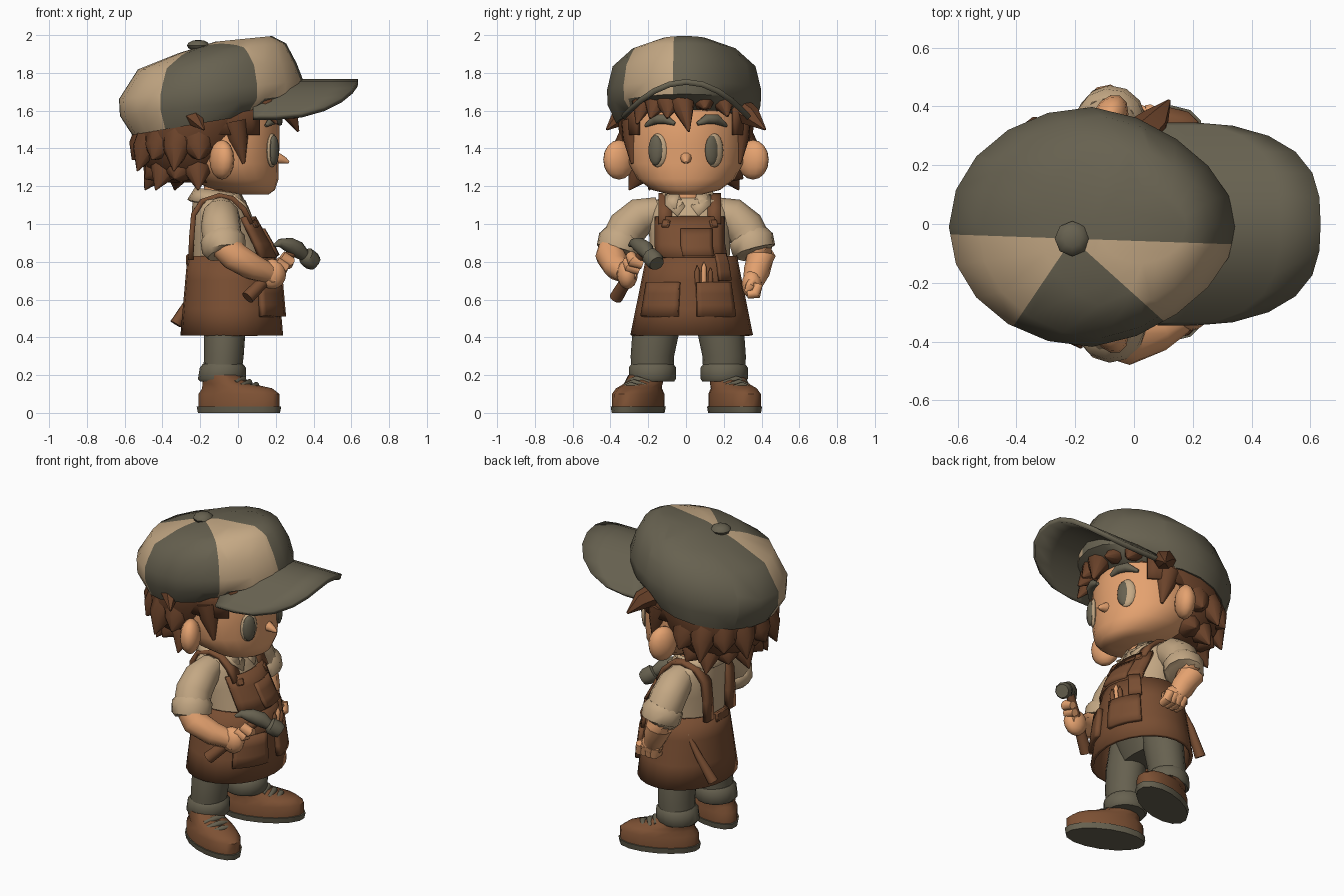
import bpy, bmesh
from math import sin, cos, pi, radians, atan2, degrees, sqrt
from mathutils import Vector, Matrix

if "Cube" in bpy.data.objects:
    bpy.data.objects.remove(bpy.data.objects["Cube"])


def paint(name, r, g, b):
    m = bpy.data.materials.new(name)
    m.use_nodes = True
    m.diffuse_color = (r, g, b, 1)
    node = next(n for n in m.node_tree.nodes if n.type == 'BSDF_PRINCIPLED')
    node.inputs["Base Color"].default_value = (r, g, b, 1)
    return m


OLIVE = paint("olive grey", .135, .12, .08)
CREAM = paint("cream", .55, .39, .23)
SKIN = paint("skin", .78, .36, .16)
APRON = paint("apron brown", .19, .076, .032)
HAIR = paint("hair brown", .145, .055, .023)
BOOT = paint("boot leather", .205, .082, .034)
parts = []


def make(name, bm, mat, thick=0.0):
    me = bpy.data.meshes.new(name)
    if not thick:
        bmesh.ops.recalc_face_normals(bm, faces=bm.faces)
    bm.to_mesh(me)
    bm.free()
    ob = bpy.data.objects.new(name, me)
    bpy.context.collection.objects.link(ob)
    me.materials.append(mat)
    if thick:
        mod = ob.modifiers.new("thickness", 'SOLIDIFY')
        mod.thickness, mod.offset = thick, 0
    parts.append(ob)
    return ob


def skin_rings(rings, closed, caps):
    bm = bmesh.new()
    rows = [[bm.verts.new(p) for p in ring] for ring in rings]
    n = len(rows[0])
    for a, b in zip(rows, rows[1:]):
        for i in range(n if closed else n - 1):
            j = (i + 1) % n
            bm.faces.new((a[i], a[j], b[j], b[i]))
    if caps:
        bm.faces.new(rows[0][::-1])
        bm.faces.new(rows[-1])
    return bm


# Stacked ellipses: sections are (x, y, z, rx, ry, slope); arc leaves a patch
def loft(name, sections, mat, n=16, arc=None, thick=0.0, caps=True):
    rings = []
    a0, a1 = [radians(a) for a in arc] if arc else (-pi, pi)
    steps = n + 1 if arc else n
    for x, y, z, rx, ry, *slope in sections:
        k = slope[0] if slope else 0
        angs = [a0 + (a1 - a0) * i / n for i in range(steps)]
        rings.append([(x + rx * cos(a), y + ry * sin(a), z + k * rx * cos(a)) for a in angs])
    return make(name, skin_rings(rings, not arc, caps and not arc), mat, thick)


# Round tube through points with a radius at each
def tube(name, pts, radii, mat, n=10):
    pts = [Vector(p) for p in pts]
    rings = []
    for i, (p, r) in enumerate(zip(pts, radii)):
        d = pts[min(i + 1, len(pts) - 1)] - pts[max(i - 1, 0)]
        q = d.to_track_quat('Z', 'Y')
        rings.append([p + q @ Vector((r * cos(t), r * sin(t), 0))
                      for t in (2 * pi * k / n for k in range(n))])
    return make(name, skin_rings(rings, True, True), mat)


def ball(name, loc, size, mat, turn=0, n=12):
    bm = bmesh.new()
    m = Matrix.Translation(loc) @ Matrix.Rotation(radians(turn), 4, 'Z') @ Matrix.Diagonal((*size, 1))
    bmesh.ops.create_uvsphere(bm, u_segments=n, v_segments=n // 2 + 2, radius=1, matrix=m)
    return make(name, bm, mat)


def box(name, loc, size, mat, turn=0, tilt=0):
    bm = bmesh.new()
    m = (Matrix.Translation(loc) @ Matrix.Rotation(radians(turn), 4, 'Z')
         @ Matrix.Rotation(radians(tilt), 4, 'Y') @ Matrix.Diagonal((*size, 1)))
    bmesh.ops.create_cube(bm, size=1, matrix=m)
    ob = make(name, bm, mat)
    b = ob.modifiers.new("soft edge", 'BEVEL')
    b.width, b.segments = min(size) * .25, 1


def lerp(a, b, t):
    return a + (b - a) * t


# Cap crown, narrowed at the front and cut along the panel seams that meet at the button
crown = loft("cap_crown", [(-.185, 0, 1.535, .375, .37, .17), (-.142, -.01, 1.63, .483, .405, .12),
                           (-.142, -.01, 1.71, .488, .408, .1), (-.11, -.01, 1.835, .42, .378, .04),
                           (-.03, -.01, 1.93, .285, .28, .09), (.03, -.01, 1.98, .15, .13, .1)],
             OLIVE, n=20)
crown.data.materials.append(CREAM)
button = Vector((-.21, -.05, 1.94))
bm = bmesh.new()
bm.from_mesh(crown.data)
for v in bm.verts:
    v.co.y *= 1 - .4 * max(0, v.co.x + .1)
for seam in (-124, -42, -2):
    bmesh.ops.bisect_plane(bm, geom=bm.verts[:] + bm.edges[:] + bm.faces[:], plane_co=button,
                           plane_no=(-sin(radians(seam)), cos(radians(seam)), 0))
for f in bm.faces:
    d = f.calc_center_median() - button
    ang = degrees(atan2(d.y, d.x))
    f.material_index = int(f.normal.z > -.7 and (ang < -124 or -42 < ang < -2))
bm.to_mesh(crown.data)
bm.free()
ball("cap_button", (-.21, -.05, 1.945), (.06, .06, .03), OLIVE, n=8)

# Arched brim
rings = []
for i in range(13):
    y = .335 * sin(pi / 2 * (i - 6) / 6)
    reach = .435 * sqrt(max(0, 1 - abs(y / .335) ** 3))
    rings.append([(.08 + (.12 + reach) * v / 4, y, 1.752 - 1.7 * y * y) for v in range(5)])
make("cap_brim", skin_rings(rings, False, False), OLIVE, .03)

# Head, ears, nose
loft("head", [(.09, 0, 1.155, .07, .08), (.03, 0, 1.18, .165, .18), (-.02, 0, 1.24, .235, .26),
              (-.065, 0, 1.32, .28, .302), (-.08, 0, 1.42, .3, .31), (-.08, 0, 1.54, .3, .305),
              (-.08, 0, 1.66, .26, .28)], SKIN, n=24)
tube("nose", [(.17, 0, 1.36), (.22, 0, 1.345), (.25, 0, 1.335), (.27, 0, 1.325)], [.04, .028, .018, .006], SKIN)
box("mouth", (.195, -.01, 1.238), (.008, .05, .006), BOOT)
for s, side in ((-1, "right"), (1, "left")):
    ball(side + "_ear", (-.085, s * .355, 1.34), (.06, .09, .105), SKIN, turn=s * -25)
    ball(side + "_eye_white", (.18, s * .15, 1.39), (.022, .054, .09), CREAM, turn=s * 28)
    ball(side + "_pupil", (.191, s * .15 - .012, 1.39), (.022, .042, .08), OLIVE, turn=s * 28)
    brow = [(y, z) for y, z in ((.06, 1.53), (.11, 1.555), (.16, 1.555), (.215, 1.52))]
    tube(side + "_eyebrow", [(-.07 + .3 * sqrt(1 - (y / .312) ** 2), s * y, z) for y, z in brow],
         [.01, .026, .028, .008], OLIVE)

# Hair: shell, downward spikes behind, fringe and sideburns
loft("hair_shell", [(-.24, 0, 1.22, .15, .18), (-.25, 0, 1.3, .24, .285), (-.24, 0, 1.41, .3, .345),
                    (-.2, 0, 1.53, .35, .36), (-.165, 0, 1.62, .375, .355), (-.12, 0, 1.7, .38, .3)], HAIR, n=20)
for row, (count, z0, z1, r0, r1) in enumerate(((9, 1.47, 1.31, .23, .33), (8, 1.34, 1.21, .15, .27))):
    for i in range(count):
        a = radians(86 + 188 * i / (count - 1))
        jag = .03 * (-1) ** i
        c, sn = cos(a), sin(a) * 1.12
        tube(f"hair_spike_{row}_{i}",
             [(-.23 + r * c, r * sn, z) for r, z in ((r0, z0), (lerp(r0, r1, .6), lerp(z0, z1, .5)), (r1, z1 + jag))],
             [.1, .07, .004], HAIR, n=8)
fringe = [(-.05, .015, 1.49, .08), (-.09, -.1, 1.56, .08), (-.13, -.19, 1.56, .08), (.09, .1, 1.61, .06),
          (.18, .22, 1.57, .07), (-.2, -.26, 1.53, .07)]
for i, (y0, y1, z1, w) in enumerate(fringe):
    x = .32 - 1.7 * y1 * y1
    tube(f"fringe_{i}", [(.18 - y0 * y0, y0, 1.71), (x - .07, lerp(y0, y1, .5), 1.64), (x, y1, z1)],
         [w * .8, w * .85, .006], HAIR, n=8)
for s, side, x in ((-1, "right", -.2), (1, "left", .1)):
    loft(side + "_side_hair", [(-.08, 0, z, .312, .32) for z in (1.47, 1.55, 1.64)], HAIR, n=6,
         arc=(s * 52, s * 110), thick=.02)
    tube(side + "_sideburn", [(-.02, s * .275, 1.54), (.0, s * .28, 1.45), (.03, s * .285, 1.32)],
         [.07, .055, .008], HAIR)
    tube(side + "_temple_lock", [(x - .1, s * .28, 1.61), (x - .03, s * .345, 1.57), (x + .02, s * .42, 1.5)],
         [.07, .055, .006], HAIR, n=6)

# Neck, shirt and collar
loft("neck", [(-.08, .01, 1.04, .1, .1), (-.08, .01, 1.22, .1, .1)], SKIN)
loft("shirt", [(-.04, .02, .78, .2, .21), (-.07, .02, .95, .175, .215), (-.09, .02, 1.06, .155, .23),
               (-.1, .02, 1.125, .14, .19), (-.1, .02, 1.15, .1, .1)], CREAM)
loft("collar", [(-.1, .01, 1.1, .16, .165, -.15), (-.1, .01, 1.17, .12, .12, -.15)], CREAM,
     arc=(22, 338), thick=.02)
for s in (-1, 1):
    bm = bmesh.new()
    vs = [(.0, .01 + s * .05, 1.155), (.045, .01 + s * .015, 1.09), (.065, .01 + s * .055, 1.04),
          (.035, .01 + s * .12, 1.1), (-.03, .01 + s * .12, 1.15)]
    bm.faces.new([bm.verts.new(v) for v in vs])
    make("collar_flap", bm, CREAM, .02)


# Apron cross-section at any height
def apron_at(z, grow=0.0):
    if z <= .83:
        t = (z - .41) / .42
        return (-.033, .03, z, lerp(.262, .225, t) + grow, lerp(.315, .23, t) + grow)
    t = (z - .83) / .21
    return (lerp(-.03, -.09, t), .02, z, lerp(.225, .165, t) + grow, lerp(.23, .228, t) + grow)


def patch(name, z0, z1, a0, a1, grow, thick):
    loft(name, [apron_at(lerp(z0, z1, i / 3), grow) for i in range(4)], APRON, n=8,
         arc=(a0, a1), thick=thick)


loft("apron_skirt", [apron_at(z) for z in (.41, .55, .7, .83)], APRON, n=24, thick=.02, caps=False)
patch("apron_bib", .82, 1.035, -50, 50, .005, .025)
patch("right_pocket", .51, .69, -56, -13, .018, .035)
patch("left_pocket", .51, .69, 5, 46, .018, .035)
patch("chest_pocket", .83, .97, -11, 28, .015, .03)
patch("tool_pouch", .7, .84, 32, 48, .015, .03)
for y, top, colour in ((.06, .78, BOOT), (.095, .8, SKIN), (.13, .77, BOOT)):
    tube("pocket_pencil", [(.2, y, .65), (.215, y, top - .03), (.215, y, top)], [.014, .014, .003], colour)
box("apron_knot", (-.26, .02, .81), (.03, .12, .06), APRON)

# Shoulder straps as flat ribbons
for s, side in ((-1, "right"), (1, "left")):
    path = [(.07, .13, 1.0), (.03, .13, 1.08), (-.03, .13, 1.135), (-.1, .13, 1.15), (-.19, .125, 1.12),
            (-.235, .115, 1.05), (-.245, .11, .93), (-.25, .11, .81)]
    rings = [[(x, .02 + s * y + d, z) for d in (-.036, .036)] for x, y, z in path]
    make(side + "_strap", skin_rings(rings, False, False), APRON, .028)
    box(side + "_strap_button", (.085, .02 + s * .125, 1.0), (.025, .045, .045), BOOT, s * 30, -25)

# Sleeves with rolled cuffs, forearms
arms = {"right": (-1, [(-.08, -.375, .9), (-.02, -.4, .83), (.08, -.365, .77), (.16, -.32, .74)]),
        "left": (1, [(-.09, .38, .9), (-.09, .395, .83), (-.05, .375, .75), (-.02, .355, .69)])}
for side, (s, path) in arms.items():
    tube(side + "_sleeve", [(-.09, s * .14, 1.07), (-.09, s * .24, 1.04), (-.09, s * .31, .98), (-.08, s * .35, .9)],
         [.075, .1, .106, .106], CREAM, n=12)
    tube(side + "_cuff", [(-.085, s * .335, .945), (-.08, s * .345, .92), (-.075, s * .36, .86), (-.07, s * .365, .845)],
         [.1, .12, .116, .095], CREAM, n=12)
    tube(side + "_forearm", path, [.08, .08, .07, .055], SKIN)

# Right hand around the hammer
low, high = Vector((.05, -.37, .61)), Vector((.32, -.21, .88))
tube("hammer_handle", [low, lerp(low, high, .15), lerp(low, high, .7), high], [.036, .034, .026, .024], APRON)
tube("hammer_head", [(.19, -.3, .885), (.22, -.28, .9), (.27, -.25, .89), (.315, -.215, .865), (.35, -.195, .835),
                     (.36, -.19, .83), (.39, -.165, .805), (.41, -.155, .79)],
     [.008, .022, .04, .045, .032, .048, .05, .04], OLIVE)
ball("right_palm", (.18, -.31, .735), (.075, .055, .08), SKIN)
for i in range(4):
    p = lerp(low, high, .38 + .11 * i)
    tube("right_finger", [p + Vector((-.01, -.035, .03)), p + Vector((.03, -.025, 0)), p + Vector((.025, .025, -.02))],
         [.028, .032, .022], SKIN)

# Left fist on the hip and the stick behind it
ball("left_palm", (-.01, .35, .68), (.065, .055, .075), SKIN)
for i in range(4):
    x = -.05 + .034 * i
    tube("left_finger", [(x, .38, .68), (x + .01, .37, .63), (x + .01, .325, .625)], [.028, .03, .022], SKIN)
tube("left_thumb", [(.02, .355, .7), (.055, .34, .67), (.05, .32, .64)], [.028, .027, .016], SKIN)
tube("stick", [(-.17, .22, .73), (-.24, .22, .62), (-.33, .2, .47)], [.012, .022, .032], APRON)
ball("stick_tip", (-.17, .22, .735), (.018, .018, .018), CREAM, n=8)

# Trousers and boots
loft("trouser_seat", [(-.07, .02, .44, .09, .2), (-.06, .02, .6, .15, .2)], OLIVE)
for s, side in ((-1, "right"), (1, "left")):
    y = .012 + s * .19
    loft(side + "_leg", [(-.085, y, .18, .1, .11), (-.075, y, .3, .105, .115), (-.07, y - s * .02, .44, .11, .125),
                         (-.07, y - s * .05, .58, .11, .12)], OLIVE)
    loft(side + "_trouser_cuff", [(-.085, y, .165, .115, .115), (-.085, y, .18, .127, .125),
                                  (-.08, y, .24, .122, .125), (-.08, y, .26, .105, .11)], OLIVE)
    foot = [loft(side + "_sole", [(0, 0, 0, .235, .115), (0, 0, .035, .242, .122)], OLIVE),
            loft(side + "_boot", [(0, 0, .03, .233, .115), (0, 0, .1, .232, .115), (-.01, 0, .13, .2, .102),
                                  (-.07, 0, .155, .135, .097), (-.1, 0, .2, .1, .09)], BOOT)]
    for x, z in ((.1, .135), (.06, .15), (.025, .168)):
        foot.append(tube(side + "_lace", [(x - .02, -.065, z - .01), (x, 0, z + .012), (x - .02, .065, z - .01)],
                         [.014, .017, .014], OLIVE))
    place = Matrix.Translation((.005, .002 + s * .255, 0)) @ Matrix.Rotation(radians(s * 23), 4, 'Z')
    for ob in foot:
        ob.data.transform(place)

# Smooth shading with kept edges
bpy.ops.object.select_all(action='DESELECT')
for ob in parts:
    ob.select_set(True)
bpy.context.view_layer.objects.active = parts[0]
bpy.ops.object.shade_smooth_by_angle(angle=radians(46))
